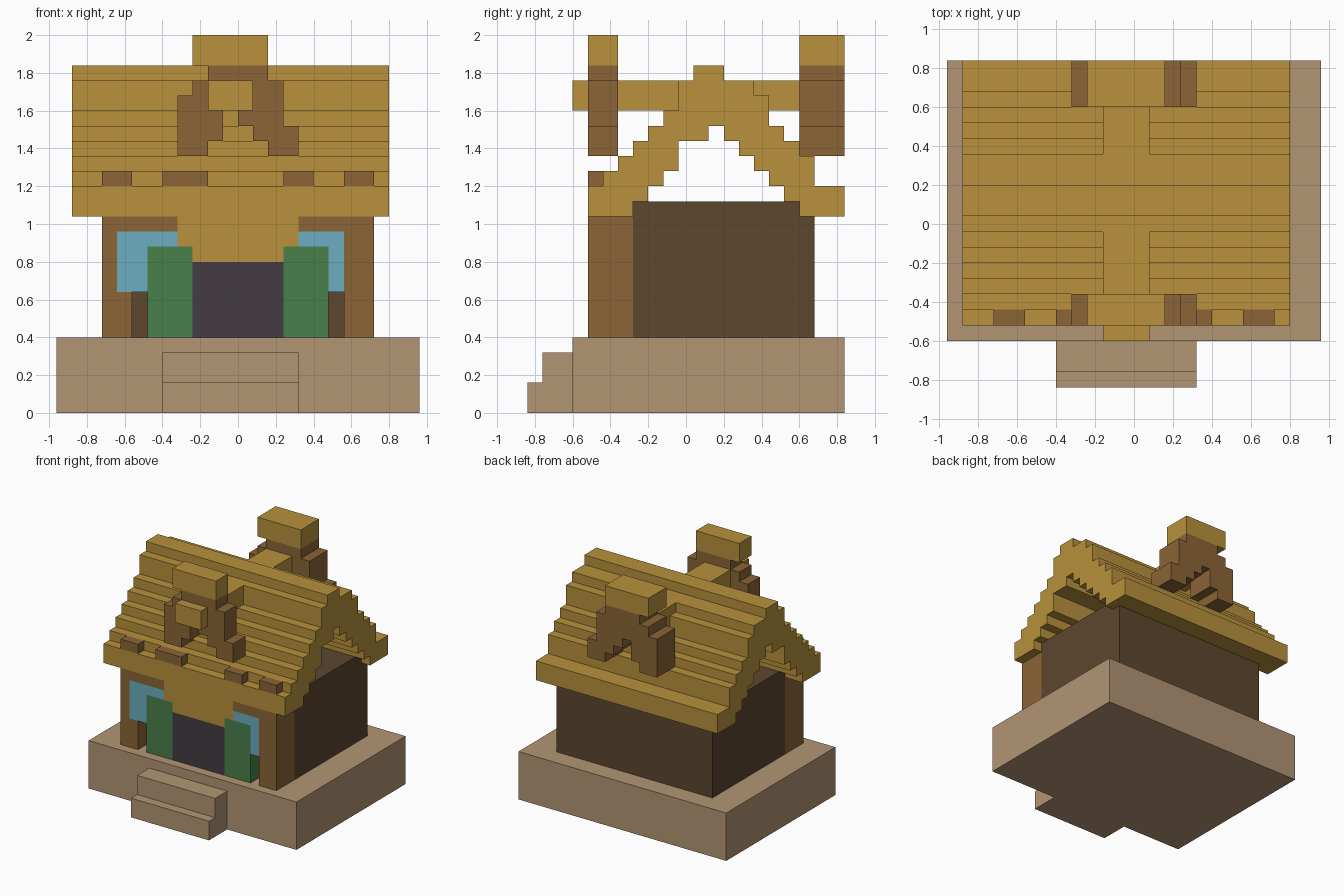
import bpy
import bmesh
from mathutils import Vector

cube = bpy.data.objects.get("Cube")
if cube:
    bpy.data.objects.remove(cube, do_unlink=True)


def material(name, rgb):
    lin = [((c / 255 + 0.055) / 1.055) ** 2.4 for c in rgb] + [1.0]
    m = bpy.data.materials.new(name)
    m.diffuse_color = lin
    m.use_nodes = True
    bsdf = next(n for n in m.node_tree.nodes if n.type == 'BSDF_PRINCIPLED')
    bsdf.inputs["Base Color"].default_value = lin
    bsdf.inputs["Roughness"].default_value = 0.9
    return m


STRAW = material("straw_yellow", (184, 145, 60))
WOOD = material("wood_brown", (139, 101, 54))
DARK = material("dark_brown", (93, 70, 46))
STONE = material("stone_tan", (178, 149, 116))
GREEN = material("shutter_green", (74, 128, 75))
GLASS = material("window_blue", (107, 174, 192))
DOOR = material("door_charcoal", (67, 59, 66))


def prism(name, mat, points, offset):
    """Extrude a planar outline by a vector."""
    bm = bmesh.new()
    face = bm.faces.new([bm.verts.new(p) for p in points])
    out = bmesh.ops.extrude_face_region(bm, geom=[face])
    moved = [g for g in out["geom"] if isinstance(g, bmesh.types.BMVert)]
    bmesh.ops.translate(bm, verts=moved, vec=Vector(offset))
    bmesh.ops.recalc_face_normals(bm, faces=bm.faces)
    mesh = bpy.data.meshes.new(name)
    bm.to_mesh(mesh)
    bm.free()
    mesh.materials.append(mat)
    ob = bpy.data.objects.new(name, mesh)
    bpy.context.collection.objects.link(ob)
    return ob


def box(name, mat, x, y, z):
    base = [(x[0], y[0], z[0]), (x[1], y[0], z[0]), (x[1], y[1], z[0]), (x[0], y[1], z[0])]
    return prism(name, mat, base, (0, 0, z[1] - z[0]))


# Stone base and front steps
box("stone_base", STONE, (-0.96, 0.96), (-0.6, 0.84), (0, 0.4))
steps = [(-0.6, 0), (-0.84, 0), (-0.84, 0.16), (-0.76, 0.16), (-0.76, 0.32), (-0.6, 0.32)]
prism("front_steps", STONE, [(-0.4, y, z) for y, z in steps], (0.72, 0, 0))

# House body
box("house_body", DARK, (-0.72, 0.72), (-0.28, 0.68), (0.4, 1.12))

# Front porch, with a slot left open beside each shutter
FRONT = (-0.52, -0.28)
PLATE = (-0.52, -0.512)
BEHIND = (-0.512, -0.28)
box("door", DOOR, (-0.24, 0.24), FRONT, (0.4, 0.8))
box("door_lintel", STRAW, (-0.24, 0.24), FRONT, (0.8, 0.88))
box("door_canopy", STRAW, (-0.32, 0.32), FRONT, (0.88, 1.04))
for side, s, edge in (("left", 1, 0.56), ("right", -1, 0.64)):
    def part(name, mat, x0, x1, y, z):
        box(side + "_" + name, mat, sorted((s * x0, s * x1)), y, z)

    part("shutter", GREEN, 0.24, 0.48, FRONT, (0.4, 0.88))
    part("lower_post", WOOD, 0.56, 0.72, FRONT, (0.4, 0.64))
    part("upper_post", WOOD, edge, 0.72, FRONT, (0.64, 0.96))
    part("top_beam", WOOD, 0.32, 0.72, FRONT, (0.96, 1.04))
    part("window", GLASS, 0.48, edge, PLATE, (0.64, 0.96))
    part("window_top", GLASS, 0.32, 0.48, PLATE, (0.88, 0.96))
    part("window_wall", WOOD, 0.48, edge, BEHIND, (0.64, 0.96))
    part("window_wall_top", WOOD, 0.32, 0.48, BEHIND, (0.88, 0.96))

# Stepped thatch roof: outer stairs, then the inner stairs back again
roof = [(-0.52, 1.04), (-0.52, 1.2), (-0.44, 1.2), (-0.44, 1.28), (-0.36, 1.28), (-0.36, 1.36),
        (-0.28, 1.36), (-0.28, 1.44), (-0.2, 1.44), (-0.2, 1.52), (-0.12, 1.52), (-0.12, 1.6),
        (-0.04, 1.6), (-0.04, 1.76), (0.04, 1.76), (0.04, 1.84), (0.2, 1.84), (0.2, 1.76),
        (0.36, 1.76), (0.36, 1.68), (0.44, 1.68), (0.44, 1.52), (0.52, 1.52), (0.52, 1.44),
        (0.6, 1.44), (0.6, 1.36), (0.68, 1.36), (0.68, 1.2), (0.84, 1.2), (0.84, 1.04),
        (0.6, 1.04), (0.6, 1.12), (0.52, 1.12), (0.52, 1.2), (0.44, 1.2), (0.44, 1.28),
        (0.36, 1.28), (0.36, 1.36), (0.28, 1.36), (0.28, 1.44), (0.2, 1.44), (0.2, 1.52),
        (0.12, 1.52), (0.12, 1.44), (-0.04, 1.44), (-0.04, 1.28), (-0.12, 1.28), (-0.12, 1.2),
        (-0.2, 1.2), (-0.2, 1.12), (-0.28, 1.12), (-0.28, 1.04)]
prism("thatch_roof", STRAW, [(-0.88, y, z) for y, z in roof], (1.68, 0, 0))

# Wooden blocks along the front eave
for i, x in enumerate([(-0.72, -0.56), (-0.4, -0.16), (0.24, 0.4), (0.56, 0.72)]):
    box(f"eave_block_{i + 1}", WOOD, x, (-0.52, -0.44), (1.2, 1.28))

# Front and back gable ornaments: wooden arch, straw cap and ridge beam
arch = [(-0.32, 1.36), (-0.16, 1.36), (-0.16, 1.44), (-0.08, 1.44), (-0.08, 1.6), (0, 1.6),
        (0, 1.52), (0.08, 1.52), (0.08, 1.44), (0.16, 1.44), (0.16, 1.36), (0.32, 1.36),
        (0.32, 1.52), (0.24, 1.52), (0.24, 1.76), (0.16, 1.76), (0.16, 1.84), (-0.16, 1.84),
        (-0.16, 1.76), (-0.24, 1.76), (-0.24, 1.68), (-0.32, 1.68)]
for side, y0, y1, beam in (("front", -0.52, -0.36, (-0.6, -0.04)), ("back", 0.6, 0.84, (0.36, 0.6))):
    prism(side + "_arch", WOOD, [(x, y0, z) for x, z in arch], (0, y1 - y0, 0))
    box(side + "_arch_cap", STRAW, (-0.24, 0.16), (y0, y1), (1.84, 2.0))
    box(side + "_ridge_beam", STRAW, (-0.16, 0.08), beam, (1.6, 1.76))
